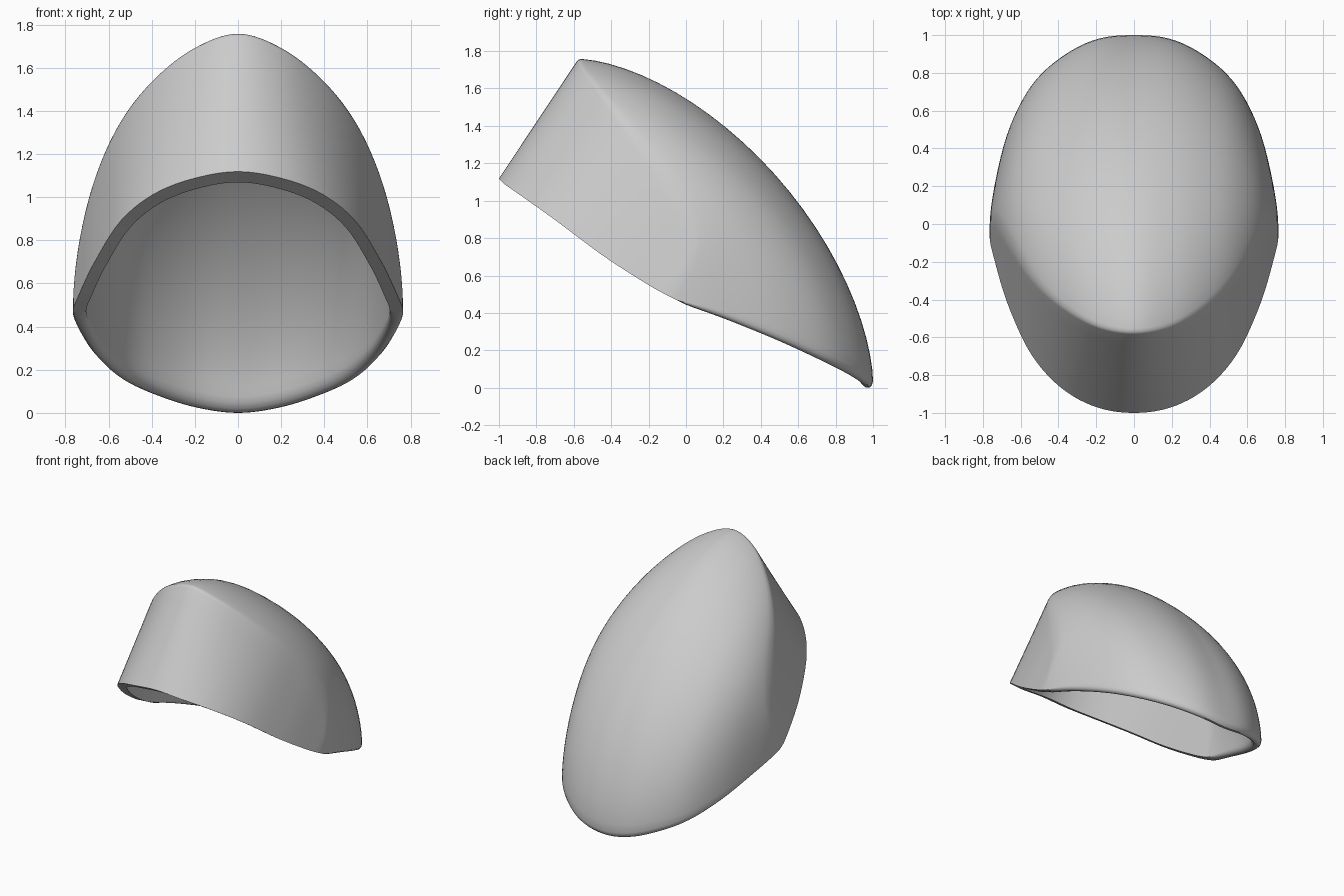
import bpy, bmesh
from math import sin, cos, pi
from mathutils import Vector

cube = bpy.data.objects.get("Cube")
if cube:
    bpy.data.objects.remove(cube, do_unlink=True)

HALF_WIDTH, STEPS, PANEL, BLEND, DOME = 0.765, 32, 8, 6, 24
CENTRE = Vector((0, 0, 0.5))
INNER = 0.92

# Guide curves as (y, z), from the middle out to the side, evenly spaced in angle
FRONT_RIM = [(-1, 1.12), (-.97, 1.09), (-.87, 1.02), (-.695, .895), (-.44, .705), (-.19, .545), (-.05, .47)]
CREST = [(-.575, 1.76), (-.54, 1.695), (-.435, 1.555), (-.285, 1.36), (-.1, 1.1), (.02, .79), (-.05, .47)]
BACK_RIM = [(1, .04), (.978, .065), (.885, .12), (.735, .19), (.5, .29), (.2, .4), (-.05, .47)]


def sample(curve, t):
    """Smooth interpolation of a guide curve, mirrored at the middle."""
    pts = [Vector(p) for p in curve]
    pts = [pts[1]] + pts + [pts[-1] * 2 - pts[-2]]
    f = t * (len(curve) - 1)
    i = min(int(f), len(curve) - 2)
    u = f - i
    a, b, c, d = pts[i:i + 4]
    return 0.5 * (2 * b + (c - a) * u + (2 * a - 5 * b + 4 * c - d) * u**2 + (3 * b - a - 3 * c + d) * u**3)


def section(phi):
    """Closed loop through the shell: front panel, dome, lip, inside."""
    t = abs(phi) / (pi / 2)
    x = HALF_WIDTH * sin(phi)
    front, crest, back = (sample(c, t) for c in (FRONT_RIM, CREST, BACK_RIM))
    power = 2 / (1.63 + 0.12 * t)

    # the crest is tight in the middle and fades out towards the sides
    soft = 0.02 + 0.3 * t**3
    panel_end = front.lerp(crest, 1 - soft)
    panel = [front.lerp(panel_end, k / PANEL) for k in range(PANEL + 1)]
    dome = []
    for k in range(DOME + 1):
        a = pi / 2 * (soft + (1 - soft) * k / DOME)
        u, w = sin(a) ** power, max(cos(a), 0) ** power
        dome.append(Vector((crest.x + (back.x - crest.x) * u, back.y + (crest.y - back.y) * w)))
    corner = []
    for k in range(1, BLEND):
        s = k / BLEND
        corner.append(panel_end.lerp(crest, s).lerp(crest.lerp(dome[0], s), s))

    outer = [Vector((x, p.x, p.y)) for p in panel + corner + dome]
    inner = [CENTRE + (p - CENTRE) * INNER for p in outer]

    # rounded lip along the back rim
    drop = 0.055 * max(cos(phi), 0) ** 0.5
    lip = []
    for k in range(1, 6):
        p = outer[-1].lerp(inner[-1], 0.5 - 0.5 * cos(pi * k / 6))
        p.z -= drop * sin(pi * k / 6)
        lip.append(p)
    return outer + lip + inner[::-1]


bm = bmesh.new()
rings = [[bm.verts.new(p) for p in section(pi / 2 * k / STEPS)] for k in range(-STEPS, STEPS + 1)]
for r0, r1 in zip(rings, rings[1:]):
    for j in range(len(r0)):
        n = (j + 1) % len(r0)
        bm.faces.new((r0[j], r0[n], r1[n], r1[j]))
bmesh.ops.remove_doubles(bm, verts=bm.verts, dist=0.0005)
bmesh.ops.recalc_face_normals(bm, faces=bm.faces)

# Stand the shell on the ground
low = min(v.co.z for v in bm.verts)
bmesh.ops.translate(bm, verts=bm.verts, vec=(0, 0, -low))

mesh = bpy.data.meshes.new("curved_shell")
bm.to_mesh(mesh)
bm.free()
shell = bpy.data.objects.new("curved_shell", mesh)
bpy.context.collection.objects.link(shell)

grey = bpy.data.materials.new("plain_grey")
grey.use_nodes = True
grey.diffuse_color = (0.6, 0.6, 0.6, 1)
grey.node_tree.nodes["Principled BSDF"].inputs["Base Color"].default_value = (0.6, 0.6, 0.6, 1)
mesh.materials.append(grey)

bpy.ops.object.select_all(action='DESELECT')
shell.select_set(True)
bpy.context.view_layer.objects.active = shell
bpy.ops.object.shade_smooth_by_angle(angle=0.8)
